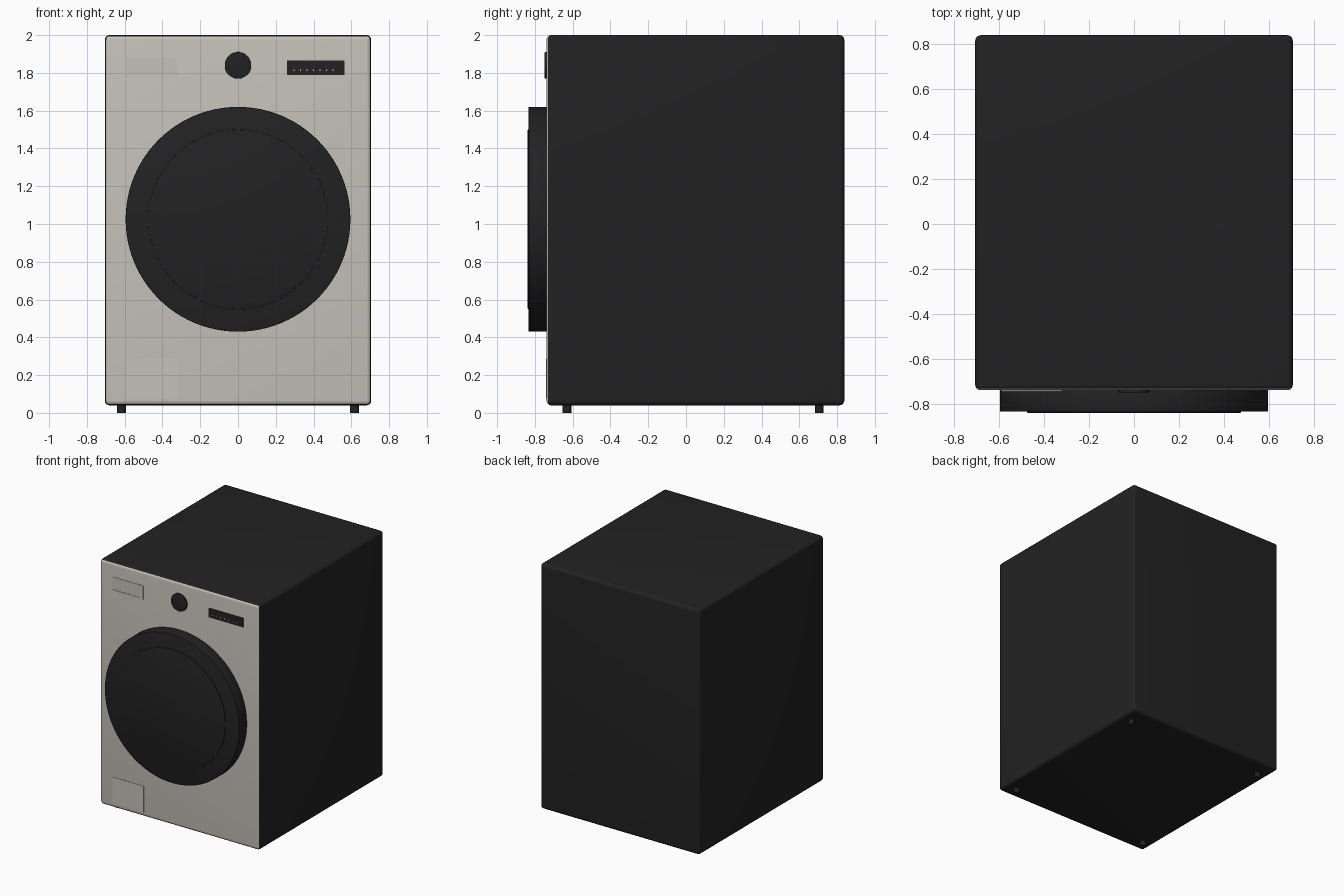
import bpy, math

cube = bpy.data.objects.get("Cube")
if cube:
    bpy.data.objects.remove(cube, do_unlink=True)


def material(name, rgb):
    m = bpy.data.materials.new(name)
    m.use_nodes = True
    m.diffuse_color = (*rgb, 1)
    m.node_tree.nodes["Principled BSDF"].inputs["Base Color"].default_value = (*rgb, 1)
    return m


CHARCOAL = material("charcoal", (0.016, 0.016, 0.016))
CREAM = material("warm_cream", (0.56, 0.54, 0.49))
WHITE = material("indicator_white", (0.8, 0.8, 0.8))

FRONT = -0.738  # front face of the cabinet


def finish(obj, name, mat, bevel=0, segments=2):
    obj.name = name
    obj.data.materials.append(mat)
    if bevel:
        mod = obj.modifiers.new("Bevel", 'BEVEL')
        mod.width, mod.segments, mod.limit_method = bevel, segments, 'ANGLE'
        bpy.ops.object.modifier_apply(modifier=mod.name)
    bpy.ops.object.shade_smooth_by_angle(angle=math.radians(35))
    return obj


def box(name, x, y, z, mat, bevel=0, segments=2):
    """Box from (min, max) pairs along each axis."""
    spans = (x, y, z)
    bpy.ops.mesh.primitive_cube_add(size=1, location=[(a + b) / 2 for a, b in spans])
    obj = bpy.context.object
    obj.scale = [b - a for a, b in spans]
    bpy.ops.object.transform_apply(location=False, rotation=False, scale=True)
    return finish(obj, name, mat, bevel, segments)


def disc(name, radius, x, z, y0, y1, mat, bevel=0):
    """Round part with its axis along y."""
    bpy.ops.mesh.primitive_cylinder_add(vertices=96, radius=radius, depth=y1 - y0,
                                        location=(x, (y0 + y1) / 2, z),
                                        rotation=(math.pi / 2, 0, 0))
    return finish(bpy.context.object, name, mat, bevel)


# Cabinet with rounded edges and a pale front
cabinet = box("cabinet", (-0.705, 0.705), (FRONT, 0.838), (0.04, 2.0), CHARCOAL, 0.025, 6)
cabinet.data.materials.append(CREAM)
for face in cabinet.data.polygons:
    if face.normal.y < -0.65:
        face.material_index = 1

# Door ring and raised window
disc("door_ring", 0.595, 0, 1.025, -0.833, FRONT + 0.01, CHARCOAL, 0.003)
disc("door_window", 0.475, 0, 1.025, -0.838, -0.82, CHARCOAL, 0.002)

# Control dial
disc("dial", 0.07, 0, 1.84, -0.749, FRONT + 0.01, CHARCOAL, 0.003)

# Display with a row of indicator lights
box("display", (0.26, 0.565), (FRONT - 0.003, FRONT + 0.005), (1.79, 1.865), CHARCOAL)
for i in range(7):
    x = 0.296 + i * 0.0345
    box(f"indicator_{i + 1}", (x - 0.003, x + 0.003), (FRONT - 0.004, FRONT),
        (1.811, 1.817), WHITE)

# Detergent drawer with its grip lip, and the filter hatch
box("detergent_drawer", (-0.59, -0.32), (FRONT - 0.003, FRONT + 0.005), (1.775, 1.885), CREAM)
box("drawer_grip", (-0.585, -0.35), (FRONT - 0.006, FRONT), (1.775, 1.785), CREAM)
box("filter_hatch", (-0.59, -0.315), (FRONT - 0.003, FRONT + 0.005), (0.075, 0.285), CREAM)

# Four short feet
for side, x in (("right", -0.617), ("left", 0.617)):
    for end, y in (("front", -0.63), ("back", 0.705)):
        bpy.ops.mesh.primitive_cylinder_add(vertices=24, radius=0.023, depth=0.05,
                                            location=(x, y, 0.025))
        finish(bpy.context.object, f"{end}_{side}_foot", CHARCOAL)
